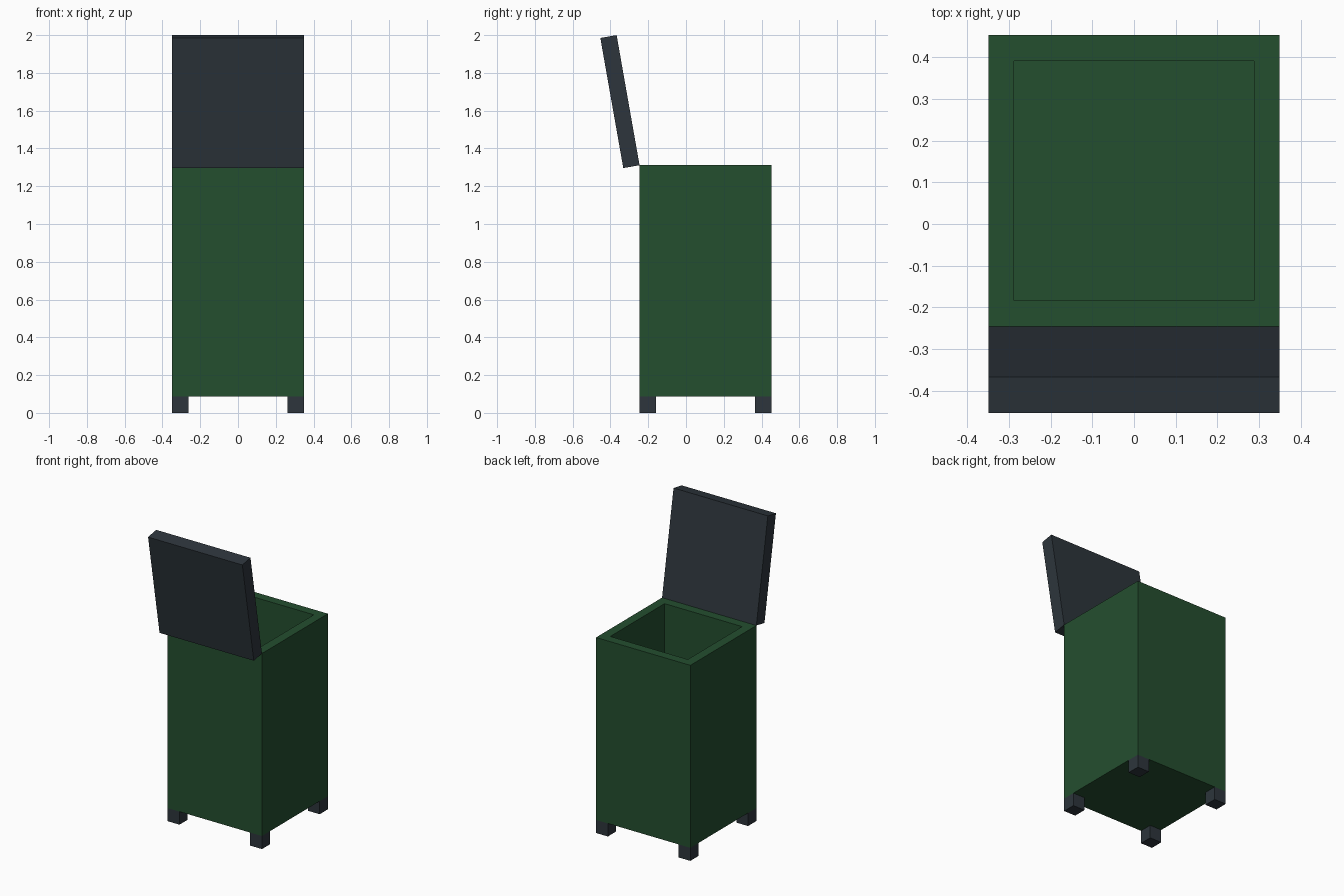
import bpy, bmesh, math
from mathutils import Matrix, Vector

if "Cube" in bpy.data.objects:
    bpy.data.objects.remove(bpy.data.objects["Cube"])

A = math.radians(10)                              # lid lean
U = 2 / (15 + 8 * math.cos(A))                    # one module = wall thickness
DEPTH = (8 + 8 * math.sin(A) + math.cos(A)) * U   # total y extent
Y1 = DEPTH / 2
Y0 = Y1 - 8 * U                                   # hinge side of the bin
TOP = 15 * U


def srgb(*c):
    return [((v / 255 + 0.055) / 1.055) ** 2.4 for v in c] + [1]


def material(name, *c):
    m = bpy.data.materials.new(name)
    m.diffuse_color = srgb(*c)
    m.use_nodes = True
    m.node_tree.nodes["Principled BSDF"].inputs["Base Color"].default_value = m.diffuse_color
    return m


green = material("dark green", 36, 78, 47)
grey = material("dark slate", 45, 53, 60)


def box(name, lo, hi, mat, edit=None):
    bm = bmesh.new()
    lo, hi = Vector(lo), Vector(hi)
    bmesh.ops.create_cube(bm, size=1, matrix=Matrix.Translation((lo + hi) / 2)
                          @ Matrix.Diagonal((*(hi - lo), 1)))
    if edit:
        edit(bm)
    me = bpy.data.meshes.new(name)
    bm.to_mesh(me)
    bm.free()
    me.materials.append(mat)
    ob = bpy.data.objects.new(name, me)
    bpy.context.collection.objects.link(ob)
    return ob


def hollow(bm):
    # inset the top face and sink it to leave walls and a floor
    bm.normal_update()
    top = max(bm.faces, key=lambda f: f.calc_center_median().z)
    bmesh.ops.inset_region(bm, faces=[top], thickness=U)
    top = bmesh.ops.extrude_discrete_faces(bm, faces=[top])["faces"][0]
    bmesh.ops.translate(bm, verts=top.verts, vec=(0, 0, -13 * U))
    bmesh.ops.recalc_face_normals(bm, faces=bm.faces)


# open bin body
box("bin_body", (-4 * U, Y0, U), (4 * U, Y1, TOP), green, hollow)

# four corner feet
for sx, xn in ((-4 * U, "left"), (3 * U, "right")):
    for sy, yn in ((Y0, "front"), (Y1 - U, "back")):
        box(f"{yn}_{xn}_foot", (sx, sy, 0), (sx + U, sy + U, U), grey)

# open lid, leaning away from the hinge edge
lid = box("lid", (-4 * U, -U, 0), (4 * U, 0, 8 * U), grey)
lid.location = (0, Y0, TOP)
lid.rotation_euler = (A, 0, 0)
